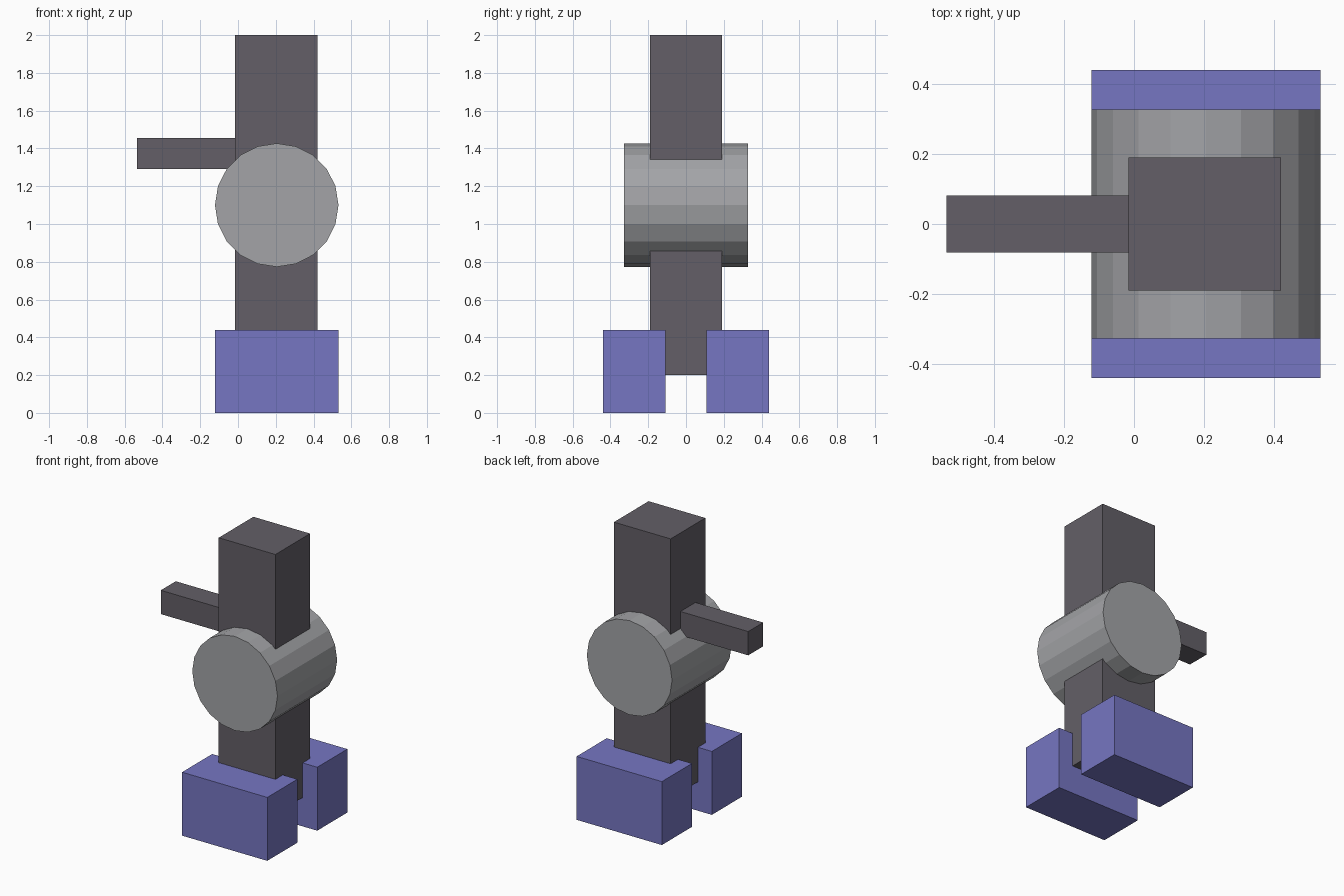
import bpy
import bmesh
from math import pi
from mathutils import Matrix, Vector

if "Cube" in bpy.data.objects:
    bpy.data.objects.remove(bpy.data.objects["Cube"], do_unlink=True)


def material(name, rgb):
    """Flat material from 8-bit display values."""
    color = [((c / 255 + 0.055) / 1.055) ** 2.4 for c in rgb] + [1]
    mat = bpy.data.materials.new(name)
    mat.use_nodes = True
    mat.diffuse_color = color
    mat.node_tree.nodes["Principled BSDF"].inputs["Base Color"].default_value = color
    return mat


def add_object(name, bm, mat):
    mesh = bpy.data.meshes.new(name)
    bm.to_mesh(mesh)
    bm.free()
    mesh.materials.append(mat)
    obj = bpy.data.objects.new(name, mesh)
    bpy.context.collection.objects.link(obj)
    return obj


def box(name, low, high, mat):
    low, high = Vector(low), Vector(high)
    bm = bmesh.new()
    bmesh.ops.create_cube(bm, size=1)
    bmesh.ops.scale(bm, vec=high - low, verts=bm.verts)
    bmesh.ops.translate(bm, vec=(low + high) / 2, verts=bm.verts)
    return add_object(name, bm, mat)


dark_grey = material("dark grey", (99, 95, 103))
mid_grey = material("mid grey", (163, 164, 167))
violet_blue = material("violet blue", (118, 118, 194))

# Upright column with a side handle
box("column", (-0.015, -0.19, 0.2), (0.42, 0.19, 2), dark_grey)
box("handle", (-0.535, -0.082, 1.29), (-0.015, 0.082, 1.455), dark_grey)

# Faceted drum running front to back through the column
bm = bmesh.new()
bmesh.ops.create_cone(bm, cap_ends=True, segments=20, radius1=0.327, radius2=0.327,
                      depth=0.654,
                      matrix=Matrix.Translation((0.205, 0, 1.1)) @ Matrix.Rotation(pi / 2, 4, "X"))
add_object("drum", bm, mid_grey)

# Two block feet, front and back
for name, side in (("front_foot", -1), ("back_foot", 1)):
    y = side * 0.274
    box(name, (-0.122, y - 0.165, 0), (0.532, y + 0.165, 0.44), violet_blue)
